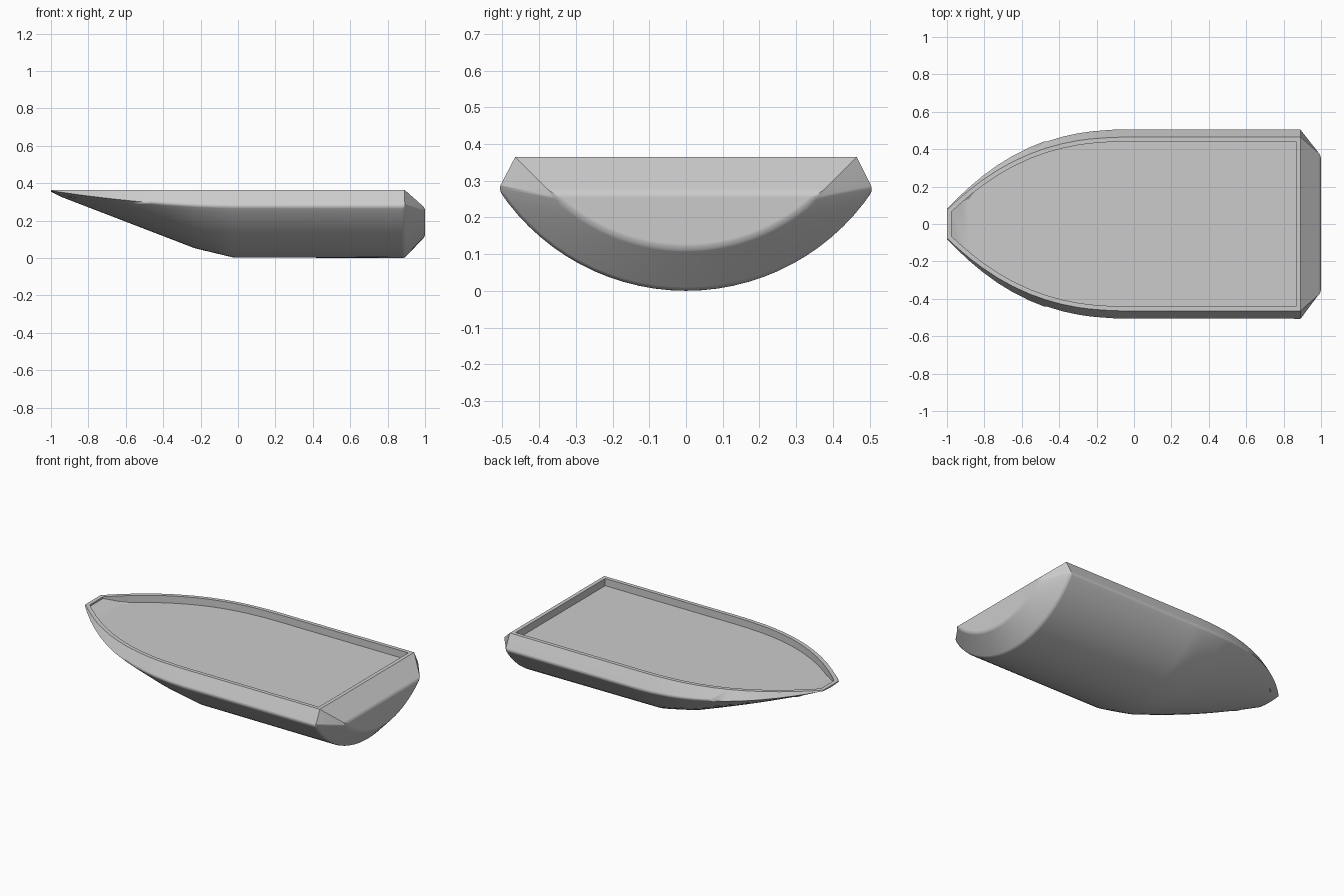
import bpy
import bmesh
import math
from mathutils import Vector

cube = bpy.data.objects.get("Cube")
if cube:
    bpy.data.objects.remove(cube, do_unlink=True)

RIM_Z = 0.365
STERN_X = 0.89
ARC_STEPS = 28
KEEL = [(-1, 0.355), (-0.94, 0.325), (-0.23, 0.052), (-0.025, 0.003), (STERN_X, 0)]
STATIONS = [-1, -0.97, -0.94, -0.88, -0.81, -0.73, -0.65, -0.56, -0.47,
            -0.38, -0.3, -0.23, -0.12, -0.025, STERN_X]


def keel_height(x):
    for (x0, z0), (x1, z1) in zip(KEEL, KEEL[1:]):
        if x <= x1:
            return z0 + (z1 - z0) * (x - x0) / (x1 - x0)
    return 0


def section(x, rim_y, rim_z, chine_y, chine_z, keel_z):
    """Cross-section from one rim, under the circular bottom, to the other rim."""
    sag = chine_z - keel_z
    radius = (chine_y ** 2 + sag ** 2) / (2 * sag)
    half = math.asin(min(1, chine_y / radius))
    pts = [(x, -rim_y, rim_z)]
    for i in range(ARC_STEPS + 1):
        a = half * (2 * i / ARC_STEPS - 1)
        pts.append((x, radius * math.sin(a), keel_z + radius * (1 - math.cos(a))))
    pts.append((x, rim_y, rim_z))
    return pts


def hull_section(x):
    taper = max(0, -x)
    curve = taper ** 2.5
    return section(x, 0.465 - 0.39 * curve, RIM_Z, 0.51 - 0.43 * curve,
                   0.275 + 0.085 * taper ** 1.8, keel_height(x))


# Loft the outer skin, ending in the smaller flat transom
bm = bmesh.new()
sections = [hull_section(x) for x in STATIONS]
sections.append(section(1.0, 0.37, 0.268, 0.345, 0.245, 0.115))
rows = [[bm.verts.new(p) for p in pts] for pts in sections]
for a, b in zip(rows, rows[1:]):
    for i in range(len(a) - 1):
        bm.faces.new((a[i], a[i + 1], b[i + 1], b[i]))
bm.faces.new(rows[0])
bm.faces.new(rows[-1])
bm.faces.new((rows[-2][0], rows[-2][-1], rows[-1][-1], rows[-1][0]))

# Close the top with one face bounded by the rim
deck = bm.faces.new([r[0] for r in rows[:-1]] + [r[-1] for r in reversed(rows[:-1])])
bmesh.ops.recalc_face_normals(bm, faces=bm.faces)

# Rim lip and sunken deck
bmesh.ops.inset_region(bm, faces=[deck], thickness=0.024, use_even_offset=True)
sunk = bmesh.ops.extrude_discrete_faces(bm, faces=[deck])["faces"][0]
walls = [(e.verts[0].co.copy(), e.verts[1].co.copy()) for e in sunk.edges]
for v in sunk.verts:
    v.co.z = 0.32
BOW_X = -0.88
geom = [sunk] + list(sunk.edges) + list(sunk.verts)
bmesh.ops.bisect_plane(bm, geom=geom, plane_co=(BOW_X, 0, 0), plane_no=(1, 0, 0))
floor_verts = [v for v in bm.verts if abs(v.co.z - 0.32) < 1e-5
               and any(f.normal.z > 0.99 for f in v.link_faces)]

# Raise the deck gently into the bow
for v in floor_verts:
    v.co.z += max(0, BOW_X - v.co.x) * 0.36

# Vertical walls between the lip and the deck
open_edges = [e for e in bm.edges if len(e.link_faces) == 1]
bmesh.ops.bridge_loops(bm, edges=open_edges)
bm.normal_update()

# Soften the chine and the transom chamfers
soft = [e for e in bm.edges if len(e.link_faces) == 2
        and all(v.co.x > -0.6 and v.co.z < 0.3 for v in e.verts)
        and e.calc_face_angle(0) > math.radians(25)]
bmesh.ops.bevel(bm, geom=soft, offset=0.014, segments=3, profile=0.5,
                affect='EDGES', clamp_overlap=True)
bmesh.ops.recalc_face_normals(bm, faces=bm.faces)

mesh = bpy.data.meshes.new("hull")
bm.to_mesh(mesh)
bm.free()
hull = bpy.data.objects.new("hull", mesh)
bpy.context.collection.objects.link(hull)

# Plain grey finish
grey = bpy.data.materials.new("hull grey")
grey.use_nodes = True
colour = (0.6, 0.6, 0.6, 1)
grey.diffuse_color = colour
grey.node_tree.nodes["Principled BSDF"].inputs["Base Color"].default_value = colour
mesh.materials.append(grey)

bpy.ops.object.select_all(action='DESELECT')
hull.select_set(True)
bpy.context.view_layer.objects.active = hull
bpy.ops.object.shade_smooth_by_angle(angle=math.radians(32))
weighted = hull.modifiers.new("even_shading", 'WEIGHTED_NORMAL')
weighted.keep_sharp = True
